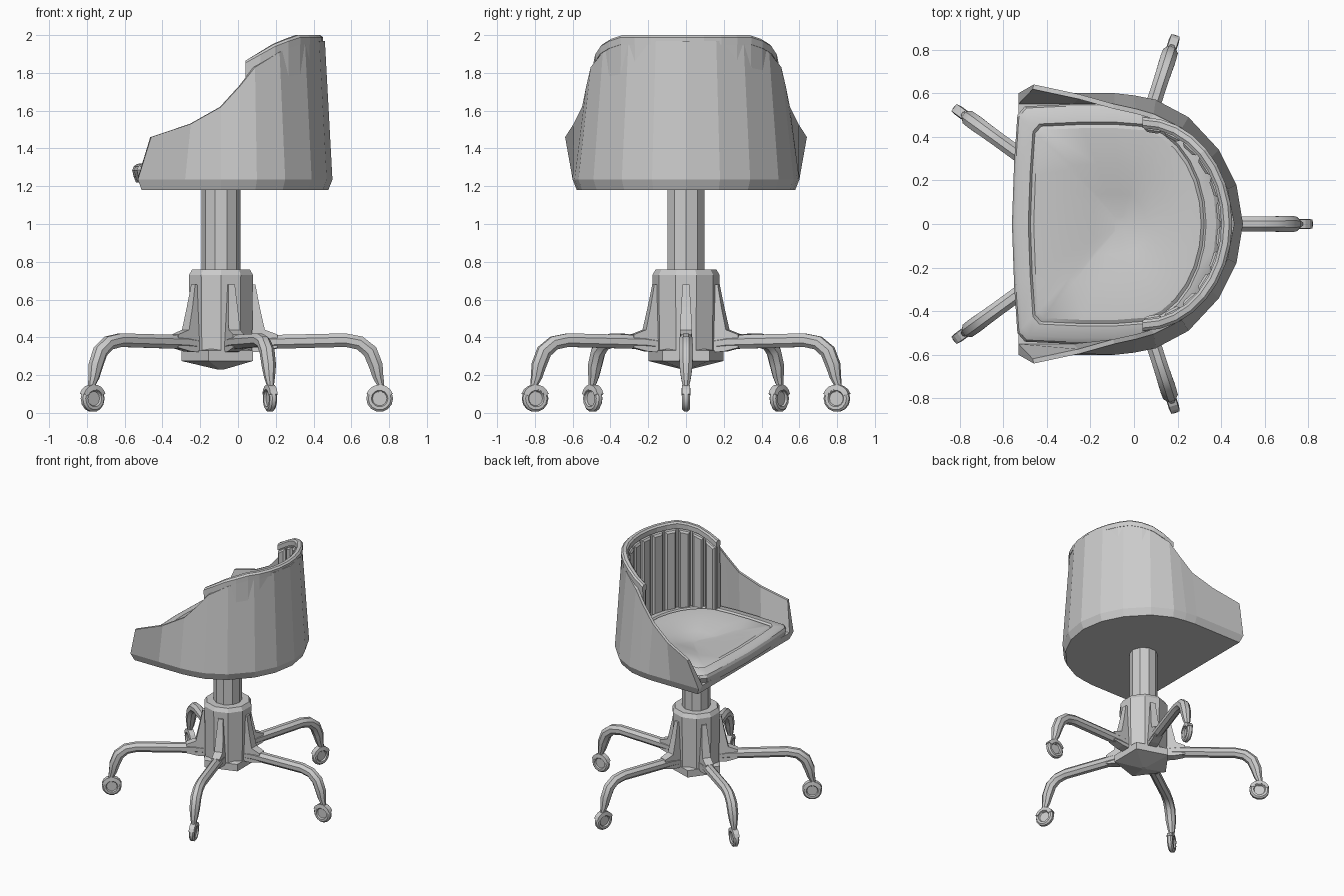
import bpy, bmesh, math
from math import sin, cos, pi
from mathutils import Vector, Matrix

if "Cube" in bpy.data.objects:
    bpy.data.objects.remove(bpy.data.objects["Cube"])

CX = -0.09  # x of the swivel column


def make(name, verts, faces, mat=None, smooth=None):
    me = bpy.data.meshes.new(name)
    me.from_pydata([tuple(v) for v in verts], [], faces)
    bm = bmesh.new()
    bm.from_mesh(me)
    bmesh.ops.remove_doubles(bm, verts=bm.verts, dist=1e-5)
    bmesh.ops.recalc_face_normals(bm, faces=bm.faces)
    bm.to_mesh(me)
    bm.free()
    ob = bpy.data.objects.new(name, me)
    bpy.context.collection.objects.link(ob)
    if mat:
        ob.matrix_world = mat
    if smooth:
        bpy.context.view_layer.objects.active = ob
        ob.select_set(True)
        bpy.ops.object.shade_smooth_by_angle(angle=math.radians(smooth))
        ob.select_set(False)
    return ob


def loft(rings, closed=True, caps=True, loop=False):
    """Join rings of equal size with quads; optional end caps or ring loop."""
    n, m = len(rings[0]), len(rings)
    verts = [v for r in rings for v in r]
    faces = []
    for i in range(m if loop else m - 1):
        a, b = i * n, (i + 1) % m * n
        for j in range(n if closed else n - 1):
            k = (j + 1) % n
            faces.append((a + j, a + k, b + k, b + j))
    if caps:
        faces += [tuple(range(n)), tuple(range((m - 1) * n, m * n))]
    return verts, faces


def lathe(name, profile, sides, phase=0, mat=None, smooth=None):
    rings = [[(r * cos(phase + 2 * pi * i / sides), r * sin(phase + 2 * pi * i / sides), z)
              for i in range(sides)] for r, z in profile]
    return make(name, *loft(rings), mat, smooth)


# Column, hub and pentagonal foot cap
centre = Matrix.Translation((CX, 0, 0))
lathe("column", [(.103, .7), (.103, 1.2)], 10, mat=centre)
lathe("hub", [(.172, .3), (.178, .73), (.16, .76)], 10, pi / 10, centre)
lathe("hub_cap", [(.02, .23), (.21, .275), (.21, .33), (.16, .34)], 5, pi, centre)

# Five legs: bent tube, tapered rib and castor
PATH = [(.12, .36, .036), (.24, .375, .038), (.66, .385, .037), (.735, .37, .038), (.79, .325, .04),
        (.82, .25, .038), (.832, .19, .029), (.845, .15, .02), (.845, .11, .018)]
RIB = [(.14, .68, .018), (.182, .68, .018), (.205, .56, .026), (.232, .44, .032), (.30, .415, .03),
       (.30, .345, .03), (.22, .325, .034), (.14, .32, .034)]
WHEEL = [(.001, -.01), (.038, -.01), (.044, -.02), (.06, -.02), (.071, -.01),
         (.071, .01), (.06, .02), (.044, .02), (.038, .01), (.001, .01)]
for i in range(5):
    place = centre @ Matrix.Rotation(2 * pi * i / 5, 4, 'Z')
    rings = []
    for j, (r, z, w) in enumerate(PATH):
        a, b = PATH[max(j - 1, 0)], PATH[min(j + 1, len(PATH) - 1)]
        t = Vector((b[0] - a[0], 0, b[1] - a[1])).normalized()
        up = Vector((-t.z, 0, t.x))
        rings.append([Vector((r, 0, z)) + up * w * cos(pi * k / 4 + pi / 8) * 1.05
                      + Vector((0, w * sin(pi * k / 4 + pi / 8), 0)) for k in range(8)])
    make(f"leg_{i}", *loft(rings), place, 35)
    make(f"leg_rib_{i}", *loft([[(r, s * w, z) for r, z, w in RIB] for s in (-1, 1)]), place)
    hub = place @ Matrix.Translation((.84, 0, .076)) @ Matrix.Rotation(pi / 2, 4, 'X')
    lathe(f"castor_wheel_{i}", WHEEL, 14, mat=hub, smooth=30)
    hood = [[(r * cos(a), r * sin(a), h) for r, h in ((.048, -.024), (.074, -.02), (.074, .02), (.048, .024))]
            for a in [math.radians(20 + 20 * k) for k in range(8)]]
    make(f"castor_hood_{i}", *loft(hood), hub)

# Shell stations for one side: bottom x, y then top x, y, z
HALF = [(-.53, .60, -.46, .64, 1.46), (-.28, .60, -.25, .595, 1.53), (-.09, .60, -.09, .55, 1.62),
        (.00, .59, .01, .528, 1.73), (.10, .57, .09, .505, 1.83), (.25, .49, .22, .44, 1.91),
        (.39, .34, .355, .305, 1.96), (.47, .18, .43, .16, 1.97), (.50, 0, .46, 0, 1.97)]
ST = HALF + [(a, -b, c, -d, e) for a, b, c, d, e in HALF[-2::-1]]


def inset(pts, d):
    out = []
    for i, p in enumerate(pts):
        t = Vector(pts[min(i + 1, len(pts) - 1)]) - Vector(pts[max(i - 1, 0)])
        t.z = 0
        t.normalize()
        out.append(Vector(p) + Vector((t.y, -t.x, 0)) * d)
    return out


low = [(a, b, 1.235) for a, b, *_ in ST]
top = [(c, d, e) for _, _, c, d, e in ST]
base = [p + Vector((0, 0, -.055)) for p in inset(low, .022)]
base[0].x = base[-1].x = -.51
inner = [p + Vector((0, 0, .01)) for p in inset(low, .05)]
rings = [base, low, top, inset(top, .022), inner]
verts, faces = loft(rings, closed=False, caps=False)
n = len(ST)
faces += [tuple(range(n)), tuple(range(4 * n, 5 * n)), (0, n - 1, 5 * n - 1, 4 * n),
          tuple(k * n for k in range(5)), tuple(k * n + n - 1 for k in range(5))]
make("shell", verts, faces)

# Seat cushion: concentric outlines with a piping groove and a dished middle
edge = [(-.56, 0), (-.55, .28), (-.535, .50), (-.50, .54), (-.28, .55), (-.09, .55)]
edge += [(.0 + .40 * sin(a), .55 * cos(a)) for a in [pi / 2 * k / 7 for k in range(1, 8)]]
edge += [(x, -y) for x, y in edge[-2:0:-1]]
LEVELS = [(.96, 1.22), (.985, 1.25), (1.0, 1.285), (.985, 1.305), (.95, 1.318), (.85, 1.325),
          (.83, 1.312), (.80, 1.322), (.50, 1.315), (.25, 1.28), (.06, 1.265)]
rings = [[(-.06 + (x + .06) * s, y * s, z) for x, y in edge] for s, z in LEVELS]
make("seat_cushion", *loft(rings), smooth=30)


# Padded backrest: backing sheet, top rail and upright pads along an elliptical arc
def rim_z(x):
    pts = [(-.2, 1.80), (.04, 1.865), (.2, 1.96), (.31, 2.0), (.6, 2.0)]
    for (a, p), (b, q) in zip(pts, pts[1:]):
        if x <= b:
            return p + (q - p) * (x - a) / (b - a)


def arc(t, d):
    """Point on the backrest arc, t from -1 to 1, moved outward by d."""
    a = t * pi / 2
    return (.04 + (.385 + d) * cos(a), (.465 + d) * sin(a))


def arc_bar(name, section, steps=16):
    rings = []
    for k in range(steps + 1):
        t = -1 + 2 * k / steps
        h = rim_z(arc(t, 0)[0])
        rings.append([(*arc(t, d), h + z if rel else z) for d, z, rel in section])
    return make(name, *loft(rings))


arc_bar("backrest_sheet", [(-.012, 1.26, 0), (.03, 1.26, 0), (.022, -.03, 1), (-.012, -.03, 1)])
arc_bar("backrest_rail", [(-.025, -.05, 1), (.025, -.05, 1), (.025, -.012, 1), (.012, 0, 1),
                          (-.012, 0, 1), (-.025, -.012, 1)])
PADS = 12
for k in range(PADS):
    t0, t1 = -1 + 2 * k / PADS + .012, -1 + 2 * (k + 1) / PADS - .012
    rings = []
    for d, gap, drop in ((-.008, 0, .055), (-.03, .004, .06), (-.042, .025, .075)):
        quad = []
        for t, is_top in ((t0 + gap, 0), (t1 - gap, 0), (t1 - gap, 1), (t0 + gap, 1)):
            x, y = arc(t, d)
            quad.append((x, y, rim_z(arc(t, 0)[0]) - drop if is_top else 1.22 + drop))
        rings.append(quad)
    make(f"backrest_pad_{k}", *loft(rings))
